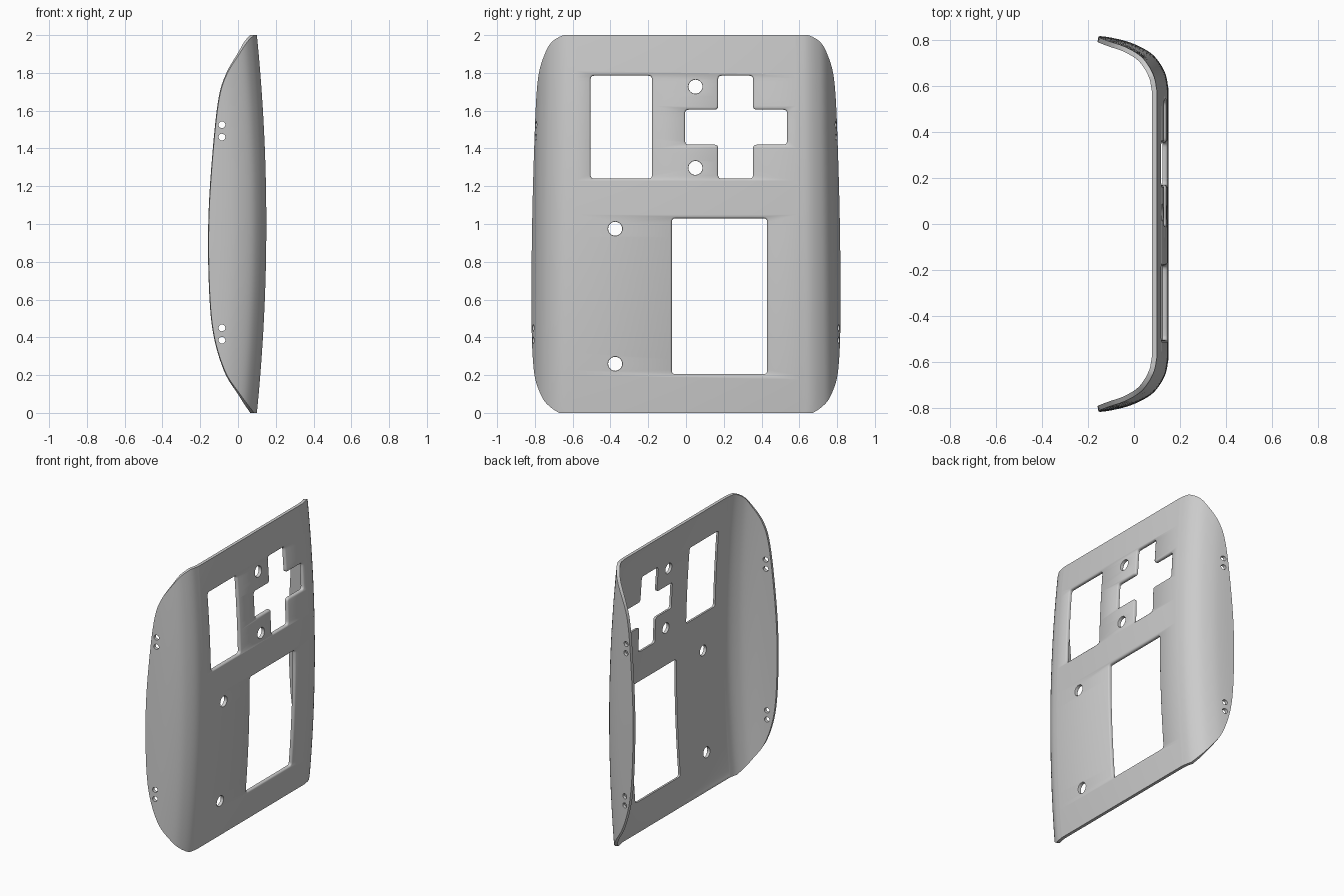
import bpy, bmesh, math
from mathutils import Vector

cube = bpy.data.objects.get("Cube")
if cube:
    bpy.data.objects.remove(cube, do_unlink=True)

THICK = 0.022


def smooth_path(points, steps):
    """Catmull-Rom curve through 2D points."""
    pts = [Vector(p) for p in points]
    pts = [pts[0] * 2 - pts[1]] + pts + [pts[-1] * 2 - pts[-2]]
    out = []
    for a, b, c, d in zip(pts, pts[1:], pts[2:], pts[3:]):
        for i in range(steps):
            t = i / steps
            out.append(0.5 * (2 * b + (c - a) * t + (2 * a - 5 * b + 4 * c - d) * t ** 2
                              + (3 * b - a - 3 * c + d) * t ** 3))
    return out + [pts[-2]]


def plate_x(z):
    return 0.15 - 0.05 * (z - 1) ** 2


def make_object(name, bm):
    bmesh.ops.recalc_face_normals(bm, faces=bm.faces)
    mesh = bpy.data.meshes.new(name)
    bm.to_mesh(mesh)
    bm.free()
    obj = bpy.data.objects.new(name, mesh)
    bpy.context.collection.objects.link(obj)
    return obj


def loft(bm, rings):
    """Skin closed rings of equal length and cap both ends."""
    rings = [[bm.verts.new(p) for p in ring] for ring in rings]
    for low, high in zip(rings, rings[1:]):
        for i in range(len(low)):
            j = (i + 1) % len(low)
            bm.faces.new((low[i], low[j], high[j], high[i]))
    bm.faces.new(rings[0])
    bm.faces.new(rings[-1])


# Wing cross-section (x relative to the plate, y) and trimmed wing edge (x, z)
section = smooth_path([(0, 0.59), (-0.012, 0.652), (-0.04, 0.704), (-0.08, 0.746),
                       (-0.15, 0.782), (-0.22, 0.801), (-0.32, 0.817)], 10)
wing_edge = smooth_path([(0.085, 2), (0.05, 1.965), (0.01, 1.905), (-0.06, 1.79),
                         (-0.1, 1.66), (-0.13, 1.4), (-0.153, 1.05), (-0.152, 0.7),
                         (-0.13, 0.43), (-0.07, 0.225), (0.01, 0.1), (0.085, 0)], 6)


def section_at(t):
    i = min(int(t), len(section) - 2)
    return section[i].lerp(section[i + 1], t - i)


def shell_ring(edge_x, z, samples=24):
    """One closed slice of the shell: outer line, then the inner line back."""
    x0, flare = plate_x(z), 1 + 0.018 * (1 - z)
    rel = edge_x - x0
    k = next(i for i, p in enumerate(section) if p.x <= rel)
    end = k - 1 + (section[k - 1].x - rel) / (section[k - 1].x - section[k].x)
    outer, inner = [], []
    for s in range(samples + 1):
        t = end * s / samples
        p = section_at(t)
        d = (section_at(t + 0.5) - section_at(max(t - 0.5, 0))).normalized()
        n = Vector((-d.y, d.x)) if s else Vector((-1, 0))
        q = p + n * THICK
        outer.append((x0 + p.x, p.y * flare, z))
        inner.append((x0 + q.x, q.y * flare, z))
    # Rounded rim at the wing tip
    a, b = Vector(outer[-1]), Vector(inner[-1])
    half = outer + [tuple((a + b) / 2 + Vector((-d.length * 0, d.y * 0.004, 0)))] + inner[::-1]
    mirror = [(x, -y, zz) for x, y, zz in half]
    return half + mirror[::-1]


bm = bmesh.new()
loft(bm, [shell_ring(p.x, p.y) for p in wing_edge])
shell = make_object("curved_cover_plate", bm)


# Cutters for the openings
def rounded_outline(corners, radius=0.02, arc=4, splits=8):
    pts = [Vector(c) for c in corners]
    arcs = []
    for i, p in enumerate(pts):
        a = p + (pts[i - 1] - p).normalized() * radius
        b = p + (pts[(i + 1) % len(pts)] - p).normalized() * radius
        arcs.append([a.lerp(p, k / arc).lerp(p.lerp(b, k / arc), k / arc)
                     for k in range(arc + 1)])
    out = []
    for i, curve in enumerate(arcs):
        follow = arcs[(i + 1) % len(arcs)][0]
        out += curve + [curve[-1].lerp(follow, k / splits) for k in range(1, splits)]
    return out


def circle(y, z, r, n=28):
    return [Vector((y + r * math.cos(a), z + r * math.sin(a)))
            for a in (2 * math.pi * i / n for i in range(n))]


def box(y0, z0, y1, z1):
    return [(y0, z0), (y1, z0), (y1, z1), (y0, z1)]


def plate_cutter(bm, outline, soft):
    """Cut along x, flaring at the outer surface to soften the edge."""
    normals = []
    for i, p in enumerate(outline):
        d = ((p - outline[i - 1]).normalized()
             + (outline[(i + 1) % len(outline)] - p).normalized()).normalized()
        normals.append(Vector((d.y, -d.x)))
    rings = []
    for depth, grow in ((-0.08, 0), (-soft, 0), (-0.4 * soft, 0.3 * soft),
                        (0.0005, soft), (0.05, soft)):
        ring = [p + n * grow for p, n in zip(outline, normals)]
        rings.append([(plate_x(q.y) + depth, q.x, q.y) for q in ring])
    loft(bm, rings)


bm = bmesh.new()
ys, zs = (-0.005, 0.17, 0.355, 0.535), (1.24, 1.42, 1.605, 1.785)
cross = [(ys[1], zs[0]), (ys[2], zs[0]), (ys[2], zs[1]), (ys[3], zs[1]),
         (ys[3], zs[2]), (ys[2], zs[2]), (ys[2], zs[3]), (ys[1], zs[3]),
         (ys[1], zs[2]), (ys[0], zs[2]), (ys[0], zs[1]), (ys[1], zs[1])]
for corners in (box(-0.505, 1.24, -0.18, 1.785), box(-0.075, 0.205, 0.43, 1.03), cross):
    plate_cutter(bm, rounded_outline(corners), 0.01)
for y, z in ((0.05, 1.727), (0.05, 1.297), (-0.375, 0.975), (-0.375, 0.26)):
    plate_cutter(bm, circle(y, z, 0.037), 0.002)
# Small paired holes through both wings
for z in (1.525, 1.46, 0.45, 0.385):
    hole = circle(-0.085, z, 0.018, 20)
    loft(bm, [[(p.x, y, p.y) for p in hole] for y in (-1, 1)])
cutter = make_object("opening_cutter", bm)
cutter.hide_render = True

bpy.context.view_layer.objects.active = shell
shell.select_set(True)
cut = shell.modifiers.new("openings", 'BOOLEAN')
cut.operation = 'DIFFERENCE'
cut.solver = 'EXACT'
cut.object = cutter
bpy.ops.object.modifier_apply(modifier=cut.name)
bpy.data.objects.remove(cutter, do_unlink=True)

# Single grey finish
grey = bpy.data.materials.new("plain_grey")
grey.use_nodes = True
colour = (0.6, 0.6, 0.6, 1)
grey.diffuse_color = colour
grey.node_tree.nodes["Principled BSDF"].inputs["Base Color"].default_value = colour
shell.data.materials.clear()
shell.data.materials.append(grey)
bpy.ops.object.shade_smooth_by_angle(angle=math.radians(35))
